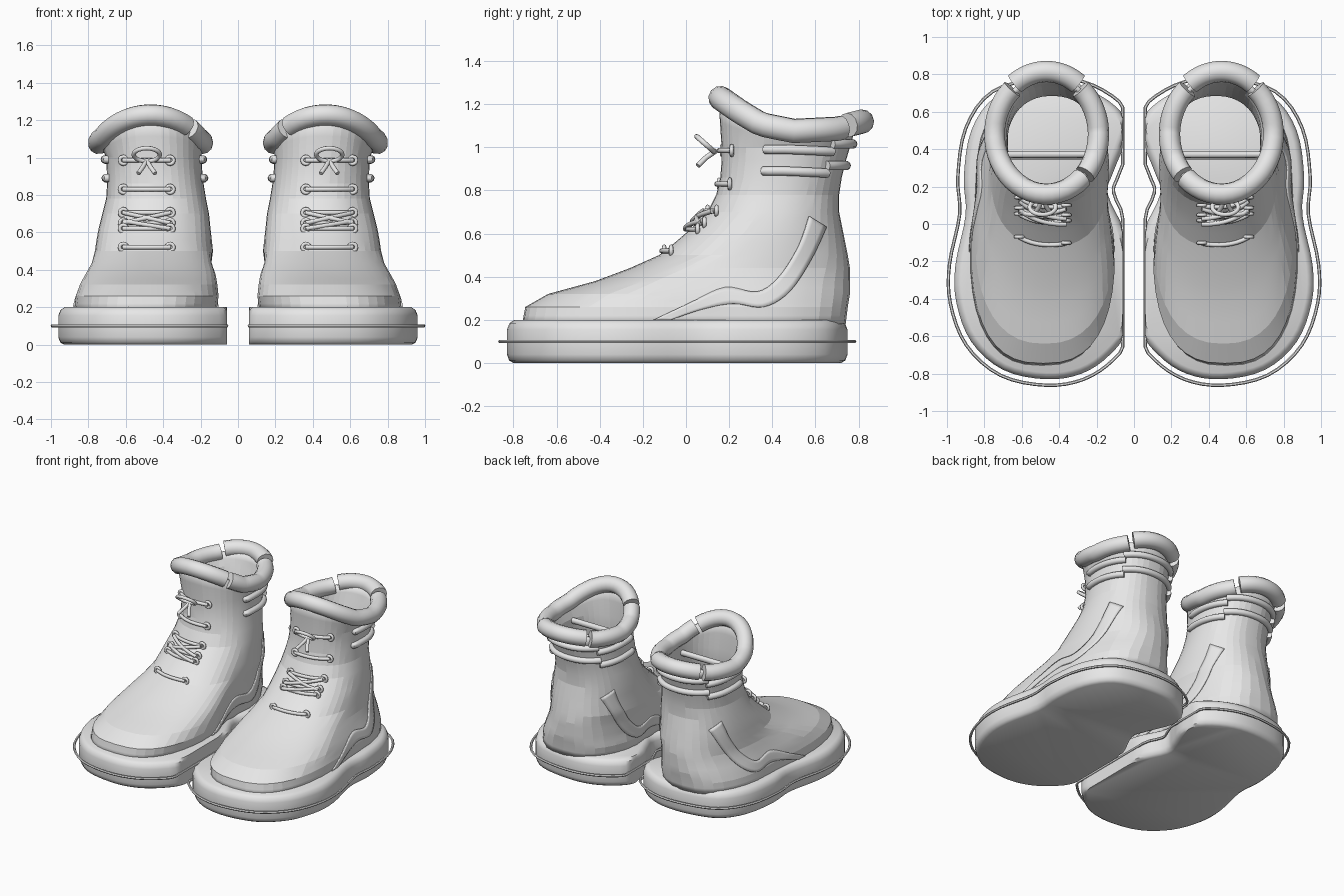
import bpy, bmesh, math
from mathutils import Vector

old = bpy.data.objects.get("Cube")
if old:
    bpy.data.objects.remove(old)

grey = bpy.data.materials.new("light_grey")
grey.use_nodes = True
grey.diffuse_color = (0.8, 0.8, 0.8, 1)
grey.node_tree.nodes["Principled BSDF"].inputs["Base Color"].default_value = (0.8, 0.8, 0.8, 1)


# ---------- helpers ----------
def finish(name, mesh, smooth_angle=40):
    """Make the object, shade it and mirror it into a pair."""
    mesh.materials.clear()
    mesh.materials.append(grey)
    for p in mesh.polygons:
        p.use_smooth = smooth_angle > 0
        p.material_index = 0
    if smooth_angle:
        mesh.set_sharp_from_angle(angle=math.radians(smooth_angle))
    ob = bpy.data.objects.new(name, mesh)
    bpy.context.collection.objects.link(ob)
    mirror = ob.modifiers.new("pair", "MIRROR")
    mirror.use_mirror_merge = False
    return ob


def loft(name, rows, closed=True, caps=False, smooth_angle=40):
    bm = bmesh.new()
    grid = [[bm.verts.new(p) for p in row] for row in rows]
    n = len(rows[0])
    for a, b in zip(grid, grid[1:]):
        for i in range(n if closed else n - 1):
            j = (i + 1) % n
            bm.faces.new((a[i], a[j], b[j], b[i]))
    if caps:
        bm.faces.new(grid[0][::-1])
        bm.faces.new(grid[-1])
    mesh = bpy.data.meshes.new(name)
    bm.to_mesh(mesh)
    bm.free()
    return finish(name, mesh, smooth_angle)


def tube(name, paths, radius, cyclic=False, sides=3):
    cu = bpy.data.curves.new(name, "CURVE")
    cu.dimensions = "3D"
    cu.bevel_depth = radius
    cu.bevel_resolution = sides
    cu.use_fill_caps = True
    for path in paths:
        sp = cu.splines.new("POLY")
        sp.points.add(len(path) - 1)
        for pt, co in zip(sp.points, path):
            pt.co = (*co, 1)
        sp.use_cyclic_u = cyclic
    tmp = bpy.data.objects.new(name + "_path", cu)
    bpy.context.collection.objects.link(tmp)
    dg = bpy.context.evaluated_depsgraph_get()
    mesh = bpy.data.meshes.new_from_object(tmp.evaluated_get(dg))
    bpy.data.objects.remove(tmp)
    return finish(name, mesh, 50)


def spline(pts, steps, closed=False):
    """Catmull-Rom curve through the points."""
    pts = [Vector(p) for p in pts]
    n, out = len(pts), []
    for i in range(n if closed else n - 1):
        a, b, c, d = [pts[k % n] if closed else pts[min(max(k, 0), n - 1)]
                      for k in range(i - 1, i + 3)]
        for s in range(steps):
            t = s / steps
            out.append(0.5 * (2 * b + (c - a) * t + (2 * a - 5 * b + 4 * c - d) * t * t
                              + (3 * b - a - 3 * c + d) * t ** 3))
    return out if closed else out + [pts[-1]]


def interp(table, v):
    for lo, hi in zip(table, table[1:]):
        if v <= hi[0]:
            t = max(0, (v - lo[0]) / (hi[0] - lo[0]))
            return [p + (q - p) * t for p, q in zip(lo[1:], hi[1:])]
    return list(table[-1][1:])


# ---------- sole and welt ----------
outline = spline([(.47, -.83), (.7, -.78), (.87, -.63), (.95, -.42), (.955, -.22), (.9, .05),
                  (.91, .25), (.87, .5), (.74, .68), (.5, .745), (.28, .73), (.1, .63),
                  (.03, .5), (.11, .28), (.14, .16), (.05, -.04), (.01, -.25), (.03, -.55),
                  (.13, -.7), (.28, -.8)], 4, True)
INNER = 0.06


def ring(offset, z):
    pts = []
    for i, p in enumerate(outline):
        t = (outline[(i + 1) % len(outline)] - outline[i - 1]).normalized()
        pts.append((max(INNER, p.x + t.y * offset), p.y - t.x * offset, z))
    return pts


loft("soles", [ring(o, z) for o, z in ((-.03, 0), (-.01, .012), (0, .04), (0, .155),
                                       (-.012, .185), (-.035, .2))], caps=True)
tube("welt_cords", [ring(.032, .1)], .009, True, 1)

# ---------- upper: height, front, back, widest y, inner x, outer x, roundness ----------
SECTIONS = [(.18, -.76, .74, -.1, .11, .88, 2.6), (.26, -.745, .75, -.1, .1, .87, 2.6),
            (.32, -.64, .76, -.05, .105, .85, 2.4), (.38, -.42, .76, .02, .11, .82, 2.3),
            (.44, -.26, .76, .13, .12, .79, 2.2), (.5, -.125, .75, .24, .125, .77, 2.2),
            (.6, 0, .73, .33, .145, .75, 2.2), (.7, .1, .71, .39, .155, .725, 2.2),
            (.8, .15, .71, .42, .175, .7, 2.2), (.9, .165, .73, .45, .19, .7, 2.2),
            (1, .165, .76, .46, .195, .705, 2.2), (1.1, .15, .79, .48, .19, .74, 2.2)]
RIM = [(.15, 1.235), (.25, 1.165), (.35, 1.105), (.5, 1.075), (.7, 1.085), (.8, 1.11)]


def pinch(y, z, side):
    """Waist of the foot, fading out towards the ankle."""
    fade = max(0, min(1, 1 - (z - .2) / .4))
    return -side * (.06 if side < 0 else .025) * fade * math.exp(-((y - .15) / .18) ** 2)


def surface(z, deg, grow=0):
    f, b, m, xi, xo, n = interp(SECTIONS, z)
    c, s = math.cos(math.radians(deg)), math.sin(math.radians(deg))
    half = (xo - xi) / 2 + grow
    reach = (b - m if s > 0 else m - f) + grow
    y = m + reach * math.copysign(abs(s) ** (2 / n), s)
    x = (xi + xo) / 2 + half * math.copysign(abs(c) ** (2 / n), c)
    return x + pinch(y, z, math.copysign(1, c)) * abs(c), y, z


def side_x(y, z, side, gap):
    f, b, m, xi, xo, n = interp(SECTIONS, z)
    u = min(1, abs(y - m) / (b - m if y > m else m - f))
    w = (1 - u ** n) ** (1 / n)
    return (xi + xo) / 2 + side * ((xo - xi) / 2 * w + gap) + pinch(y, z, side) * w


def front_y(x, z, gap=.012):
    f, b, m, xi, xo, n = interp(SECTIONS, z)
    u = min(1, abs(x - (xi + xo) / 2) / ((xo - xi) / 2))
    return m - (m - f) * (1 - u ** n) ** (1 / n) - gap


rows = []
for z in (.18, .22, .26, .29, .32, .35, .38, .41, .44, .5, .56, .62, .7, .78, .86, .94, 1):
    rows.append([surface(z, 9 * i) for i in range(40)])
for t in (.5, 1):
    row = [surface(1 + .1 * t, 9 * i) for i in range(40)]
    rows.append([(x, y, 1 + (interp(RIM, y)[0] - 1) * t) for x, y, z in row])
upper = loft("boot_uppers", rows, smooth_angle=9)
wall = upper.modifiers.new("wall", "SOLIDIFY")
wall.thickness = .025
wall.offset = -1


# ---------- padded collar in three pieces ----------
def collar(a, b, lift=0):
    path = []
    for i in range(25):
        t = math.radians(a + (b - a) * i / 24)
        y = .48 + .32 * math.sin(t)
        path.append((.468 + .278 * math.cos(t), y + lift, interp(RIM, y)[0] + lift * .6))
    return path


tube("collar_padding", [collar(53, 127, .015), collar(131, 222), collar(227, 409)], .057, sides=4)

# ---------- ankle bands ----------
bands = []
for z in (.89, .99):
    outer = [surface(z - .01 * max(0, d) / 45, d, .008) for d in range(-15, 46, 5)]
    inner = [surface(z - .01 * max(0, d) / 45, 180 - d, .008) for d in range(-15, 46, 5)]
    bands.append(outer[::-1] + inner)
    bands.append([surface(z + .025, d, .008) for d in range(42, 139, 6)])
tube("ankle_bands", bands, .022)

# ---------- curved side strips ----------
upper_edge = spline([(-.15, .2), (.02, .28), (.18, .35), (.33, .33), (.43, .4), (.52, .54), (.57, .68)], 5)
lower_edge = spline([(-.07, .2), (.08, .25), (.22, .275), (.36, .26), (.48, .33), (.58, .48), (.65, .63)], 5)
for name, side in (("outer_strips", 1), ("inner_strips", -1)):
    strip = []
    for k in range(5):
        edge = [a.lerp(b, k / 4) for a, b in zip(upper_edge, lower_edge)]
        if side > 0:
            edge.reverse()
        strip.append([(side_x(p.x, p.y, side, .002), p.x, p.y) for p in edge])
    ob = loft(name, strip, closed=False)
    plate = ob.modifiers.new("plate", "SOLIDIFY")
    plate.thickness = .009
    plate.offset = 0

# ---------- laces, eyelets and bow ----------
MID, HALF = .488, .125
laces, eyelets = [], []


def lace(z0, z1, gap=.012):
    path = []
    for i in range(9):
        x = MID + HALF * (i / 4 - 1)
        z = z0 + (z1 - z0) * i / 8
        path.append((x, front_y(x, z, gap), z))
    laces.append(path)


for z in (.52, .62, .65, .705, .83, .985):
    lace(z, z)
    for s in (-1, 1):
        x = MID + s * HALF
        eyelets.append([(x + .02 * math.cos(k * math.pi / 6), front_y(x, z, .01),
                         z + .02 * math.sin(k * math.pi / 6)) for k in range(12)])
for z0, z1 in ((.65, .705), (.705, .65), (.62, .66)):
    lace(z0, z1, .03)
tube("laces", laces, .012)
tube("eyelets", eyelets, .01, True, 2)

loop = []
for k in range(20):
    t = k * math.pi / 10
    loop.append((MID + .07 * math.cos(t), .09 - .04 * math.sin(t), 1.015 + .035 * math.sin(t)))
tube("bow_loops", [loop], .012, True)
knot = (MID, .14, .985)
tube("bow_tails", [[knot, (MID + s * .02, .09, .95), (MID + s * .045, .055, .915)] for s in (-1, 1)], .012)
